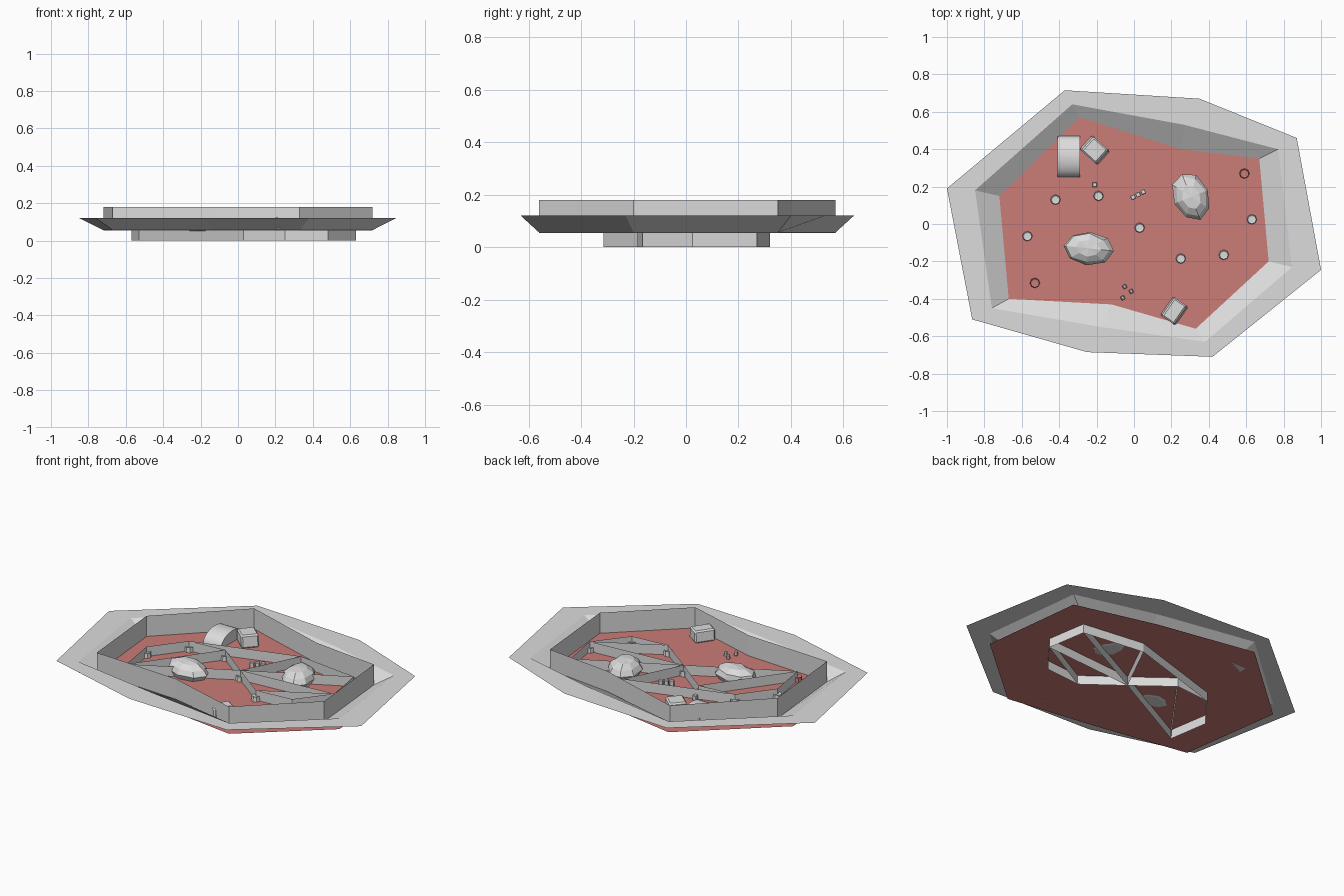
import bpy, bmesh, math, random
from mathutils import Vector, Matrix

cube = bpy.data.objects.get("Cube")
if cube:
    bpy.data.objects.remove(cube)


def material(name, rgb):
    m = bpy.data.materials.new(name)
    m.use_nodes = True
    m.diffuse_color = (*rgb, 1)
    m.node_tree.nodes["Principled BSDF"].inputs["Base Color"].default_value = (*rgb, 1)
    return m


GREY = material("pale grey", (0.72, 0.72, 0.72))
RED = material("dusty red", (0.60, 0.20, 0.18))
FLOOR, RIM, TOP, TRUSS_TOP = 0.055, 0.12, 0.18, 0.115


def finish(name, bm, mat=GREY, recalc=False):
    if recalc:
        bmesh.ops.recalc_face_normals(bm, faces=bm.faces)
    me = bpy.data.meshes.new(name)
    bm.to_mesh(me)
    bm.free()
    me.materials.append(mat)
    ob = bpy.data.objects.new(name, me)
    bpy.context.collection.objects.link(ob)
    return ob


def loft(name, lower, z0, upper, z1):
    """Band of quads between two matching closed outlines."""
    bm = bmesh.new()
    a = [bm.verts.new((x, y, z0)) for x, y in lower]
    b = [bm.verts.new((x, y, z1)) for x, y in upper]
    n = len(a)
    for i in range(n):
        j = (i + 1) % n
        bm.faces.new((a[i], a[j], b[j], b[i]))
    return finish(name, bm)


# Arena outlines, all clockwise from the far -x corner
inner = [(-.72, .15), (-.29, .57), (.25, .40), (.67, .35),
         (.72, -.20), (.33, -.56), (-.12, -.43), (-.67, -.40)]
middle = [(-.85, .18), (-.33, .64), (.27, .53), (.77, .40),
          (.845, -.23), (.38, -.63), (-.18, -.55), (-.76, -.45)]
outer = [(-1, .19), (-.37, .715), (.35, .67), (.87, .46),
         (1, -.245), (.42, -.71), (-.25, -.685), (-.865, -.51)]

# Floor, sloped bank, flat rim and upright wall
bm = bmesh.new()
bm.faces.new([bm.verts.new((x, y, FLOOR)) for x, y in reversed(middle)])
finish("floor", bm, RED)
loft("bank", inner[::-1], FLOOR + .001, middle[::-1], RIM)
loft("rim", middle[::-1], RIM, outer[::-1], RIM)
loft("wall", inner[::-1], FLOOR, inner[::-1], TOP)

# Web of upright strips joining the marker points
nodes = dict(a=(-.42, .13), b=(-.19, .15), c=(-.57, -.065), d=(.03, -.02),
             e=(.25, -.185), f=(.48, -.165), g=(.63, .025), h=(.59, .27),
             i=(.20, .32), j=(-.53, -.315))
bm = bmesh.new()
for p, q in "gh hi id hd gd gf fe ed db dj bj cj ac ia ab ge".split():
    (x0, y0), (x1, y1) = nodes[p], nodes[q]
    bm.faces.new([bm.verts.new(v) for v in (
        (x0, y0, 0), (x1, y1, 0), (x1, y1, TRUSS_TOP), (x0, y0, TRUSS_TOP))])
finish("strip_web", bm)

# Marker studs with a recessed cap
for key in "abcdefghj":
    bm = bmesh.new()
    x, y = nodes[key]
    bmesh.ops.create_cone(bm, cap_ends=True, segments=8, radius1=.027, radius2=.024,
                          depth=.03, matrix=Matrix.Translation((x, y, FLOOR + .015)))
    cap = [f for f in bm.faces if f.normal.z > .9]
    bmesh.ops.inset_region(bm, faces=cap, thickness=.008, depth=-.004)
    finish("stud_" + key, bm, RED if key in "hj" else GREY)


# Faceted boulders
def boulder(name, x, y, size, turn, seed):
    random.seed(seed)
    bm = bmesh.new()
    bmesh.ops.create_uvsphere(bm, u_segments=8, v_segments=6, radius=.5)
    for v in bm.verts:
        v.co *= random.uniform(.93, 1.04)
        v.co.z = max(v.co.z, -.3)
    bmesh.ops.transform(bm, verts=bm.verts, matrix=Matrix.Translation((x, y, FLOOR + .033))
                        @ Matrix.Rotation(math.radians(turn), 4, 'Z')
                        @ Matrix.Diagonal((*size, 1)))
    return finish(name, bm, recalc=True)


boulder("boulder_front", -.245, -.13, (.27, .18, .12), -6, 3)
boulder("boulder_back", .305, .145, (.27, .19, .12), -68, 5)


# Chamfered blocks, with a tapered top
def block(name, x, y, size, turn, taper=.8, bevel=.008):
    bm = bmesh.new()
    bmesh.ops.create_cube(bm, size=1)
    for v in bm.verts:
        if v.co.z > 0:
            v.co.x *= taper
        v.co = Vector(v.co[k] * size[k] for k in range(3))
    bmesh.ops.bevel(bm, geom=bm.edges[:], offset=bevel, segments=1, affect='EDGES')
    bmesh.ops.transform(bm, verts=bm.verts,
                        matrix=Matrix.Translation((x, y, FLOOR + size[2] / 2))
                        @ Matrix.Rotation(math.radians(turn), 4, 'Z'))
    return finish(name, bm)


block("crate_back", -.21, .395, (.13, .10, .075), -42)
block("crate_front", .215, -.465, (.10, .12, .07), -35)
block("small_cube", -.21, .21, (.025, .025, .03), 0, 1, .003)
for k in (-1, 0, 1):
    block("bar_piece", .022 + k * .027, .157 + k * .014, (.025, .025, .04), 27, 1, .003)
for x, y in ((-.05, -.335), (-.015, -.36), (-.06, -.395)):
    block("pebble", x, y, (.022, .022, .025), 30, .7, .003)

# Arched shelter: half round profile drawn out along x
bm = bmesh.new()
arc = [(.36 - .11 * math.cos(math.pi * t / 12), FLOOR + .07 * math.sin(math.pi * t / 12))
       for t in range(13)]
side = bm.faces.new([bm.verts.new((-.41, y, z)) for y, z in arc])
out = bmesh.ops.extrude_face_region(bm, geom=[side])
for v in out["geom"]:
    if isinstance(v, bmesh.types.BMVert):
        v.co.x = -.29
shelter = finish("arched_shelter", bm, recalc=True)
bpy.context.view_layer.objects.active = shelter
shelter.select_set(True)
bpy.ops.object.shade_smooth_by_angle()
